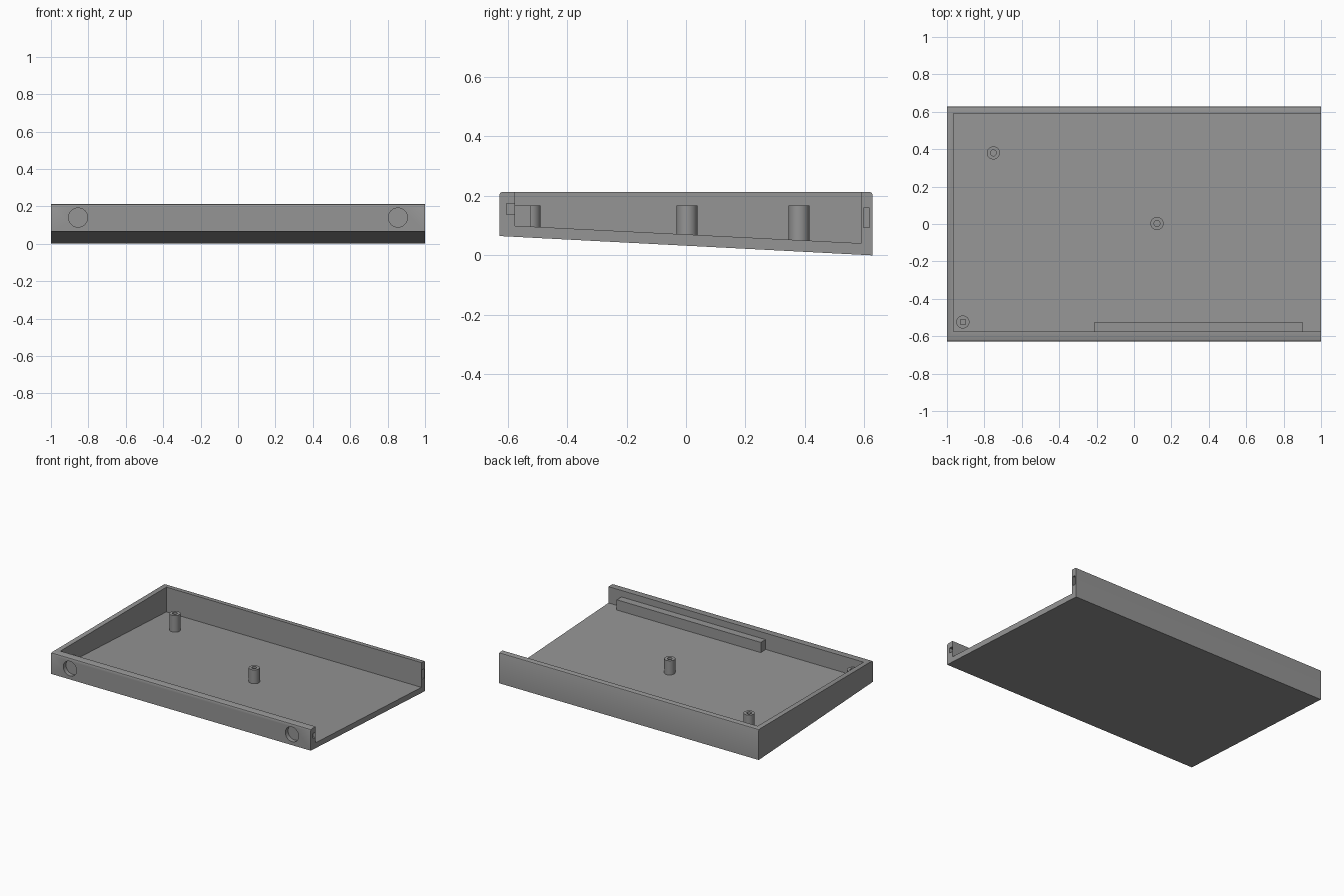
import bpy, bmesh, math

if "Cube" in bpy.data.objects:
    bpy.data.objects.remove(bpy.data.objects["Cube"])

grey = bpy.data.materials.new("plain grey")
grey.diffuse_color = (0.30, 0.30, 0.30, 1)
grey.use_nodes = True
grey.node_tree.nodes["Principled BSDF"].inputs["Base Color"].default_value = grey.diffuse_color


def finish(name, bm):
    bmesh.ops.recalc_face_normals(bm, faces=bm.faces)
    me = bpy.data.meshes.new(name)
    bm.to_mesh(me)
    bm.free()
    me.materials.append(grey)
    ob = bpy.data.objects.new(name, me)
    bpy.context.collection.objects.link(ob)
    return ob


def prism(name, profile, x0, x1):
    """Extrude a (y, z) profile along x."""
    bm = bmesh.new()
    face = bm.faces.new([bm.verts.new((x0, y, z)) for y, z in profile])
    ext = bmesh.ops.extrude_face_region(bm, geom=[face])
    verts = [v for v in ext["geom"] if isinstance(v, bmesh.types.BMVert)]
    bmesh.ops.translate(bm, verts=verts, vec=(x1 - x0, 0, 0))
    return finish(name, bm)


def box(name, x0, x1, y0, y1, z0, z1):
    return prism(name, [(y0, z0), (y1, z0), (y1, z1), (y0, z1)], x0, x1)


def cylinder(name, r, depth, loc, sides=32, along_y=False):
    bm = bmesh.new()
    bmesh.ops.create_cone(bm, cap_ends=True, segments=sides,
                          radius1=r, radius2=r, depth=depth)
    ob = finish(name, bm)
    ob.location = loc
    if along_y:
        ob.rotation_euler.x = math.pi / 2
    elif sides == 4:
        ob.rotation_euler.z = math.pi / 4
    return ob


def cut(ob, cutters):
    """Subtract each cutter, bake the result and remove the cutters."""
    for c in cutters:
        c.hide_render = True
        m = ob.modifiers.new("cut", 'BOOLEAN')
        m.operation, m.solver, m.object = 'DIFFERENCE', 'EXACT', c
    bpy.context.view_layer.update()
    dg = bpy.context.evaluated_depsgraph_get()
    me = bpy.data.meshes.new_from_object(ob.evaluated_get(dg))
    ob.modifiers.clear()
    ob.data = me
    for c in cutters:
        bpy.data.objects.remove(c)


def smooth(ob):
    bpy.ops.object.select_all(action='DESELECT')
    ob.select_set(True)
    bpy.context.view_layer.objects.active = ob
    bpy.ops.object.shade_smooth_by_angle(angle=math.radians(35))


W, TOP, B = 0.628, 0.213, 0.009


def floor_z(y):
    return 0.0705 - 0.0505 * y


# Wedge-shaped tray with eased long top edges, open on the right side
tray = prism("tray", [(-W, 0.065), (W, 0), (W, TOP - B), (W - 0.3 * B, TOP - 0.3 * B),
                      (W - B, TOP), (-W + B, TOP), (-W + 0.3 * B, TOP - 0.3 * B),
                      (-W, TOP - B)], -1, 1)
cavity = prism("cavity_cutter", [(-0.575, floor_z(-0.575)), (0.59, floor_z(0.59)),
                                 (0.59, 0.4), (-0.575, 0.4)], -0.965, 1.2)
# Round recesses in the front wall, slots in the open wall ends
recesses = [cylinder("recess_cutter", 0.051, 0.06, (x, -W, 0.14), 48, True)
            for x in (-0.855, 0.855)]
slots = [box("slot_cutter", 0.95, 1.1, -0.604, -0.578, 0.138, 0.174),
         box("slot_cutter", 0.95, 1.1, 0.597, 0.617, 0.094, 0.160)]
cut(tray, [cavity] + recesses + slots)
smooth(tray)

# Ledge along the inside of the front wall
box("front_ledge", -0.21, 0.90, -0.58, -0.523, 0.09, 0.168)

# Screw posts standing on the sloped floor
for name, x, y, sides in (("back_post", -0.752, 0.38, 24),
                          ("middle_post", 0.123, 0.003, 24),
                          ("front_post", -0.915, -0.524, 4)):
    z0, z1 = floor_z(y) - 0.008, 0.168
    post = cylinder(name, 0.035, z1 - z0, (x, y, (z0 + z1) / 2))
    bore = cylinder("bore_cutter", 0.016 if sides > 4 else 0.019, 0.12,
                    (x, y, z1), sides)
    cut(post, [bore])
    smooth(post)
